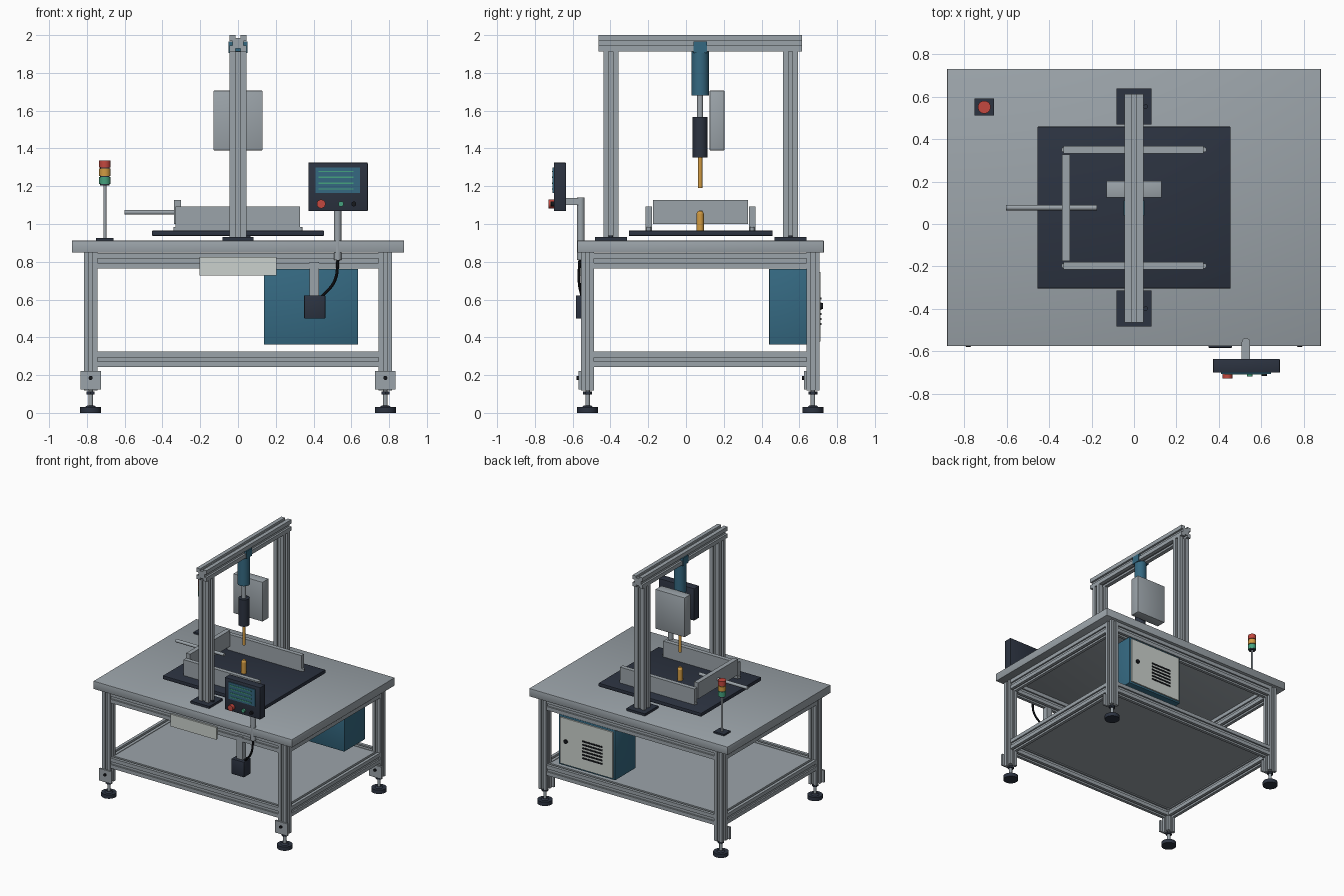
import bpy, bmesh, math
from mathutils import Vector, Matrix

if "Cube" in bpy.data.objects:
    bpy.data.objects.remove(bpy.data.objects["Cube"])


def mat(name, rgb):
    m = bpy.data.materials.new(name)
    m.diffuse_color = (*rgb, 1)
    m.use_nodes = True
    m.node_tree.nodes["Principled BSDF"].inputs["Base Color"].default_value = m.diffuse_color
    return m


GREY = mat("aluminium grey", (0.33, 0.37, 0.40))
LIGHT = mat("pale grey", (0.60, 0.64, 0.61))
NAVY = mat("dark navy", (0.025, 0.033, 0.052))
BLUE = mat("steel blue", (0.035, 0.14, 0.22))
RED = mat("signal red", (0.55, 0.065, 0.05))
AMBER = mat("amber", (0.65, 0.33, 0.055))
GREEN = mat("signal green", (0.06, 0.36, 0.21))
BLACK = mat("black", (0.008, 0.009, 0.012))


def finish(bm, name, material):
    bmesh.ops.recalc_face_normals(bm, faces=bm.faces)
    me = bpy.data.meshes.new(name)
    bm.to_mesh(me)
    bm.free()
    me.materials.append(material)
    ob = bpy.data.objects.new(name, me)
    bpy.context.collection.objects.link(ob)
    return ob


def box(name, material, x, y, z, bevel=0):
    """Box from (min, max) ranges."""
    bm = bmesh.new()
    bmesh.ops.create_cube(bm, size=1)
    for v in bm.verts:
        v.co = [(r[0] + r[1]) / 2 + c * (r[1] - r[0]) for r, c in zip((x, y, z), v.co)]
    if bevel:
        bmesh.ops.bevel(bm, geom=bm.edges[:], offset=bevel, segments=2, affect='EDGES', profile=0.5)
    return finish(bm, name, material)


def rod(name, material, a, b, r, r2=None, sides=28):
    """Cylinder or cone between two points."""
    a, b = Vector(a), Vector(b)
    bm = bmesh.new()
    bmesh.ops.create_cone(bm, cap_ends=True, segments=sides, radius1=r,
                          radius2=r if r2 is None else r2, depth=(b - a).length)
    turn = Vector((0, 0, 1)).rotation_difference(b - a).to_matrix().to_4x4()
    bmesh.ops.transform(bm, matrix=Matrix.Translation((a + b) / 2) @ turn, verts=bm.verts)
    return finish(bm, name, material)


def profile_bar(name, axis, centre, span, width, height):
    """Slotted extrusion along an axis; width and height are its cross-section."""
    s, d = 0.14, 0.18
    side = [(0.5, 0.5), (s, 0.5), (s, 0.5 - d), (-s, 0.5 - d), (-s, 0.5)]
    pts = []
    for k in range(4):
        for u, v in side:
            for _ in range(k):
                u, v = -v, u
            pts.append((u * width + centre[0], v * height + centre[1]))
    place = {'x': lambda u, v, t: (t, u, v), 'y': lambda u, v, t: (u, t, v),
             'z': lambda u, v, t: (u, v, t)}[axis]
    bm = bmesh.new()
    lo, hi = ([bm.verts.new(place(u, v, t)) for u, v in pts] for t in span)
    n = len(pts)
    for i in range(n):
        bm.faces.new((lo[i], lo[(i + 1) % n], hi[(i + 1) % n], hi[i]))
    bm.faces.new(lo)
    bm.faces.new(hi)
    return finish(bm, name, GREY)


# Table top and lower shelf
box("table_top", GREY, (-0.88, 0.88), (-0.575, 0.73), (0.848, 0.912), 0.003)
box("lower_shelf", GREY, (-0.76, 0.76), (-0.50, 0.65), (0.303, 0.32))

# Legs with levelling feet and brackets
LX, FY, BY = 0.78, -0.521, 0.672
for x in (-LX, LX):
    for y in (FY, BY):
        profile_bar("leg", 'z', (x, y), (0.118, 0.85), 0.07, 0.07)
        rod("foot_pad", NAVY, (x, y, 0), (x, y, 0.03), 0.056)
        rod("foot_collar", NAVY, (x, y, 0.03), (x, y, 0.04), 0.03, 0.018)
        rod("foot_stem", GREY, (x, y, 0.03), (x, y, 0.13), 0.012)
        rod("foot_nut", NAVY, (x, y, 0.098), (x, y, 0.112), 0.024, sides=6)
        box("leg_bracket", GREY, (x - 0.055, x + 0.055), (y - 0.047, y - 0.033), (0.125, 0.222))
        rod("bracket_bolt", BLACK, (x, y - 0.058, 0.185), (x, y - 0.046, 0.185), 0.011, sides=12)

# Frame rails
for z in (0.283, 0.806):
    for y in (FY, BY):
        profile_bar("long_rail", 'x', (y, z), (-LX + 0.035, LX - 0.035), 0.066, 0.082)
    for x in (-LX, LX):
        profile_bar("side_rail", 'y', (x, z), (FY + 0.035, BY - 0.035), 0.066, 0.082)

# Gantry
for y in (-0.398, 0.553):
    box("gantry_foot", NAVY, (-0.083, 0.083), (y - 0.084, y + 0.085), (0.912, 0.93))
    profile_bar("gantry_column", 'z', (0, y), (0.93, 1.912), 0.088, 0.08)
    rod("gantry_bolt", NAVY, (0.055, y, 0.93), (0.055, y, 0.938), 0.011, sides=12)
profile_bar("gantry_beam", 'y', (0, 1.956), (-0.463, 0.613), 0.088, 0.088)

# Press spindle and service box behind it
SY = 0.075
box("spindle_mount", BLUE, (-0.049, 0.049), (SY - 0.035, SY + 0.035), (1.905, 1.966))


def spindle(name, m, z0, z1, r, r2=None):
    rod(name, m, (0, SY, z0), (0, SY, z1), r, r2)


spindle("spindle_motor", BLUE, 1.68, 1.915, 0.046)
spindle("spindle_shaft", GREY, 1.56, 1.69, 0.016)
spindle("spindle_head", NAVY, 1.352, 1.567, 0.04)
spindle("spindle_tip", AMBER, 1.19, 1.36, 0.0115)
spindle("work_pin", AMBER, 0.96, 1.055, 0.02)
spindle("work_pin_nose", AMBER, 1.055, 1.07, 0.02, 0.011)
box("service_box", GREY, (-0.13, 0.13), (0.125, 0.203), (1.39, 1.706), 0.003)

# Work plate, guide walls and push rod
box("work_plate", NAVY, (-0.455, 0.455), (-0.303, 0.458), (0.937, 0.965), 0.003)
for y in (-0.197, 0.35):
    box("guide_wall", GREY, (-0.332, 0.328), (y - 0.017, y + 0.017), (0.965, 1.092))
    for x in (-0.33, 0.33):
        rod("guide_pin", GREY, (x, y, 0.965), (x, y, 0.985), 0.012, sides=16)
box("push_plate", GREY, (-0.338, -0.302), (-0.175, 0.328), (1.0, 1.128))
rod("push_rod", GREY, (-0.602, 0.077, 1.062), (-0.175, 0.077, 1.062), 0.0125)

# Signal tower
TX, TY = -0.705, 0.55
box("tower_base", NAVY, (TX - 0.046, TX + 0.046), (TY - 0.04, TY + 0.04), (0.912, 0.925))
rod("tower_pole", GREY, (TX, TY, 0.92), (TX, TY, 1.212), 0.008)
rod("tower_core", NAVY, (TX, TY, 1.205), (TX, TY, 1.33), 0.025)
for name, m, z in (("green", GREEN, 1.212), ("amber", AMBER, 1.255), ("red", RED, 1.298)):
    rod("tower_lamp_" + name, m, (TX, TY, z), (TX, TY, z + 0.038), 0.03)

# Control panel with screen and buttons
box("panel_body", NAVY, (0.372, 0.687), (-0.70, -0.635), (1.068, 1.325), 0.004)
box("panel_screen", BLUE, (0.41, 0.645), (-0.706, -0.699), (1.165, 1.30))
for i, end in enumerate((0.612, 0.612, 0.612, 0.612)):
    z = 1.278 - i * 0.031
    box("screen_line", GREEN, (0.425, end), (-0.709, -0.705), (z - 0.0035, z + 0.0035))
for name, m, x, r, y in (("red", RED, 0.44, 0.023, -0.728), ("green", GREEN, 0.545, 0.014, -0.718),
                         ("dark", BLACK, 0.613, 0.013, -0.715)):
    rod("button_" + name, m, (x, y, 1.106), (x, -0.699, 1.106), r)
rod("panel_post", GREY, (0.527, -0.557, 0.81), (0.527, -0.557, 1.14), 0.02)
box("panel_arm", GREY, (0.507, 0.547), (-0.637, -0.557), (1.10, 1.138))

# Hanging switch box, its support and cable
box("switch_support", GREY, (0.378, 0.43), (-0.556, -0.512), (0.61, 0.80))
box("switch_box", NAVY, (0.35, 0.462), (-0.583, -0.497), (0.50, 0.622), 0.003)
curve = bpy.data.curves.new("cable", 'CURVE')
curve.dimensions = '3D'
curve.bevel_depth = 0.008
curve.bevel_resolution = 2
sp = curve.splines.new('BEZIER')
path = [(0.53, -0.562, 0.82), (0.512, -0.566, 0.70), (0.44, -0.55, 0.61)]
sp.bezier_points.add(len(path) - 1)
for p, co in zip(sp.bezier_points, path):
    p.co = co
    p.handle_left_type = p.handle_right_type = 'AUTO'
curve.materials.append(BLACK)
cable = bpy.data.objects.new("cable", curve)
bpy.context.collection.objects.link(cable)

# Front label plate
box("front_plate", LIGHT, (-0.203, 0.205), (-0.568, -0.55), (0.728, 0.826))

# Electrical cabinet with rear door, lock and louvres
box("cabinet", BLUE, (0.137, 0.635), (0.44, 0.702), (0.362, 0.762), 0.003)
box("cabinet_door", LIGHT, (0.152, 0.62), (0.70, 0.713), (0.377, 0.747))
rod("door_lock", BLACK, (0.565, 0.71, 0.565), (0.565, 0.724, 0.565), 0.016)
for i in range(6):
    z = 0.47 + i * 0.027
    box("louvre", BLACK, (0.24, 0.42), (0.712, 0.717), (z - 0.006, z + 0.006))

# Smooth the round parts, keep edges sharp
bpy.ops.object.select_all(action='SELECT')
bpy.context.view_layer.objects.active = cable
bpy.ops.object.convert(target='MESH')
bpy.ops.object.shade_smooth_by_angle(angle=math.radians(35))
